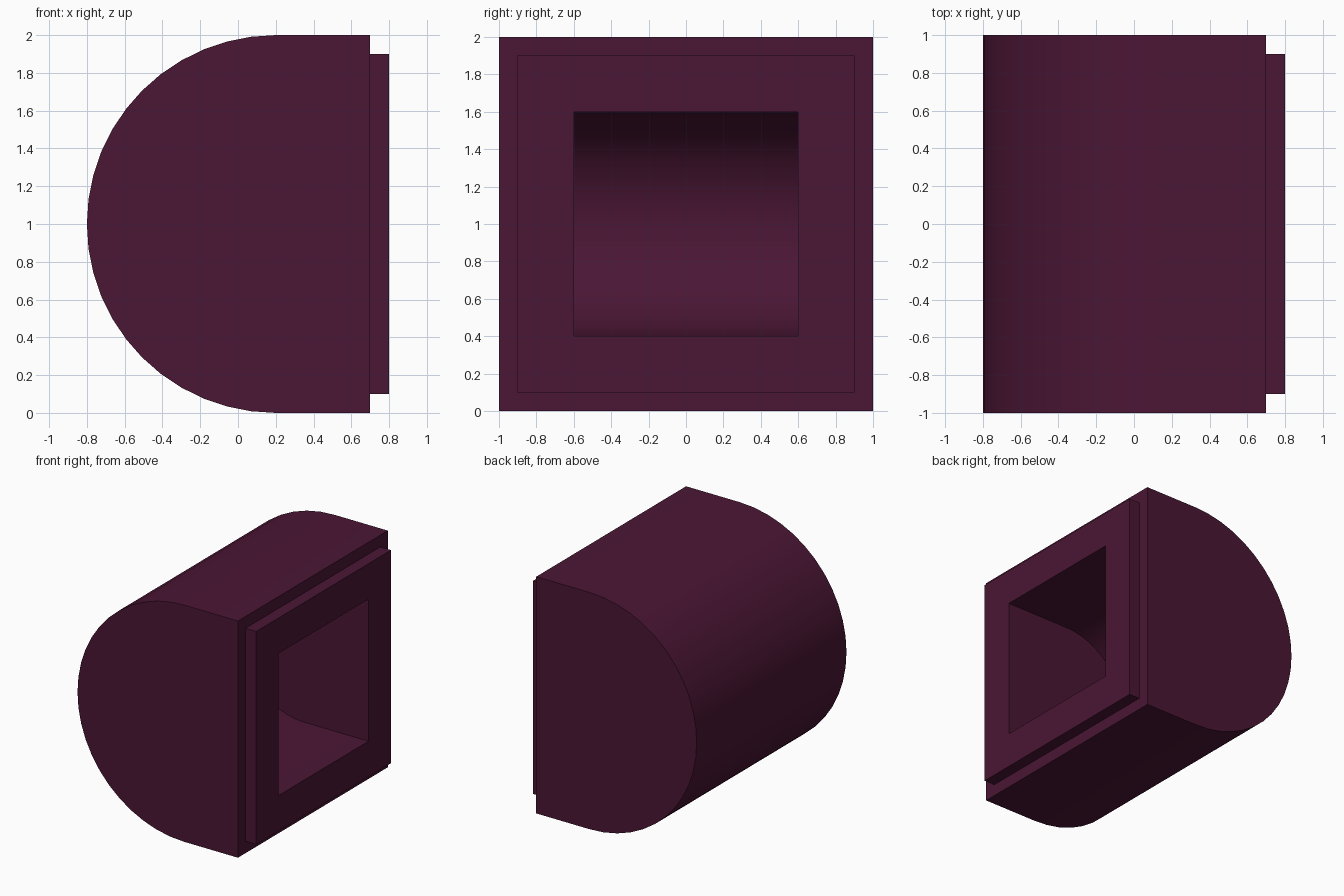
import bpy, bmesh, math

if "Cube" in bpy.data.objects:
    bpy.data.objects.remove(bpy.data.objects["Cube"])

CX, CZ, SEG = 0.2, 1.0, 24   # arc centre and number of arc segments
bm = bmesh.new()


def d_shell(r, x_end):
    """D-shaped trough open toward +x; returns its square rim loop."""
    pts = [(x_end, CZ + r)]
    for i in range(SEG + 1):
        a = math.pi / 2 + math.pi * i / SEG
        pts.append((CX + r * math.cos(a), CZ + r * math.sin(a)))
    pts.append((x_end, CZ - r))
    near, far = [[bm.verts.new((x, y, z)) for x, z in pts] for y in (-r, r)]
    bm.faces.new(near)
    bm.faces.new(far)
    for i in range(len(pts) - 1):
        bm.faces.new((near[i], near[i + 1], far[i + 1], far[i]))
    return [near[0], far[0], far[-1], near[-1]]


def square(r, x):
    return [bm.verts.new((x, y * r, CZ + z * r))
            for y, z in ((-1, 1), (1, 1), (1, -1), (-1, -1))]


# Outer shell, stepped lip and hollow, joined ring by ring
rings = [d_shell(1.0, 0.7), square(0.9, 0.7), square(0.9, 0.8), d_shell(0.6, 0.8)]
for a, b in zip(rings, rings[1:]):
    for i in range(4):
        j = (i + 1) % 4
        bm.faces.new((a[i], a[j], b[j], b[i]))
bmesh.ops.recalc_face_normals(bm, faces=bm.faces[:])

mesh = bpy.data.meshes.new("rounded_housing")
bm.to_mesh(mesh)
bm.free()
housing = bpy.data.objects.new("rounded_housing", mesh)
bpy.context.collection.objects.link(housing)

# Dark plum colour
mat = bpy.data.materials.new("dark_plum")
mat.diffuse_color = (0.07, 0.008, 0.035, 1)
mat.use_nodes = True
mat.node_tree.nodes["Principled BSDF"].inputs["Base Color"].default_value = mat.diffuse_color
mesh.materials.append(mat)

# Smooth curved walls, crisp corners
bpy.context.view_layer.objects.active = housing
housing.select_set(True)
bpy.ops.object.shade_smooth_by_angle(angle=math.radians(30))
